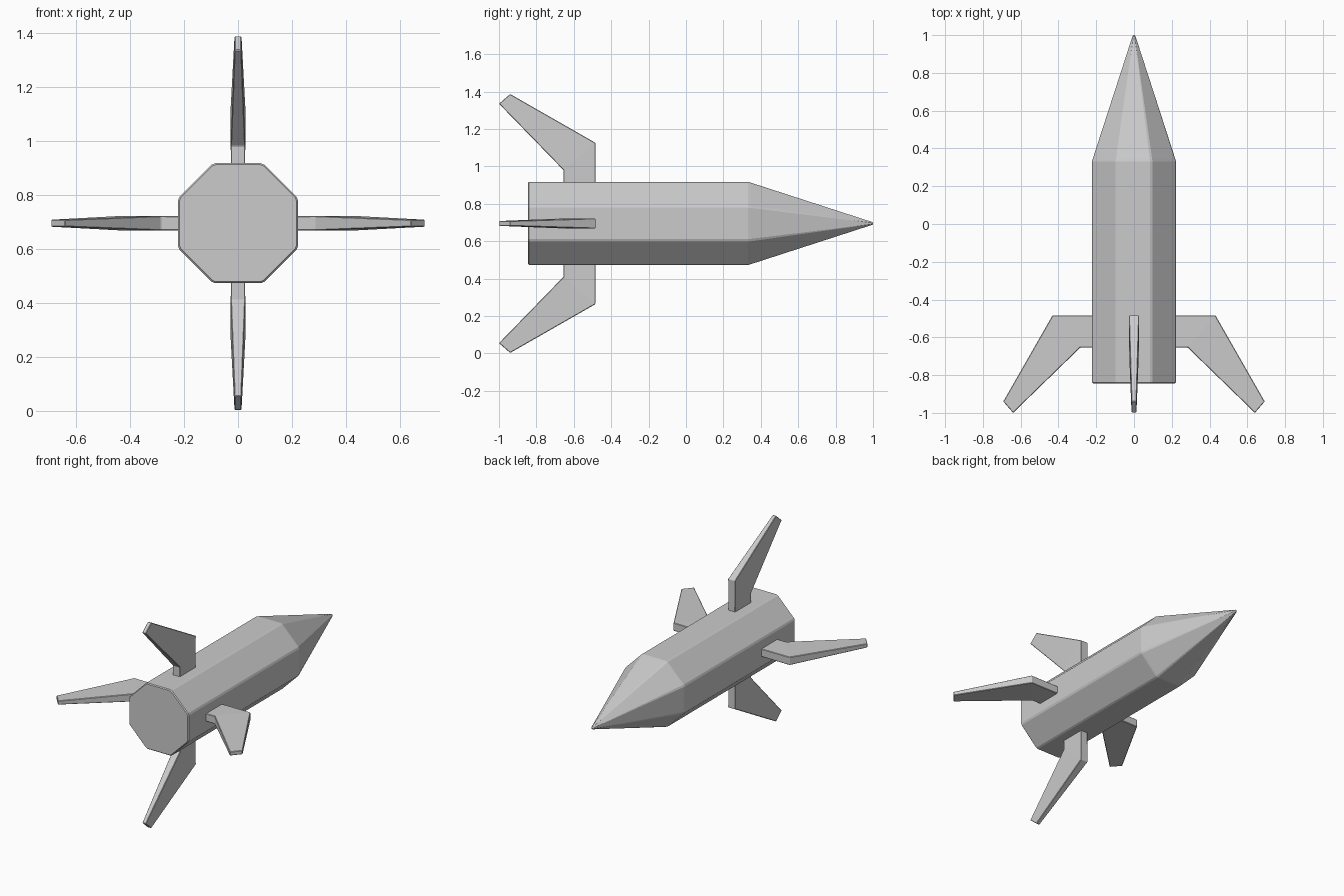
import bpy, bmesh
from math import pi, cos, sin, radians
from mathutils import Matrix

if "Cube" in bpy.data.objects:
    bpy.data.objects.remove(bpy.data.objects["Cube"])

AXIS_Z = 0.695   # height of the rocket's long axis
FLAT = 0.222     # distance from the axis to each flat side


def add_object(name, bm):
    bmesh.ops.recalc_face_normals(bm, faces=bm.faces)
    mesh = bpy.data.meshes.new(name)
    bm.to_mesh(mesh)
    bm.free()
    obj = bpy.data.objects.new(name, mesh)
    bpy.context.collection.objects.link(obj)
    obj.location.z = AXIS_Z
    return obj


# Fuselage and nose: octagon with narrow corner chamfers, lofted along y
def fuselage():
    bm = bmesh.new()
    half = radians(22.5)
    chamfer = 0.03
    r = FLAT / cos(half - chamfer)
    angles = [half + k * pi / 4 + s * chamfer for k in range(8) for s in (-1, 1)]
    sections = [(-0.845, 0.975), (-0.839, 1), (0.332, 1), (0.344, 0.985),
                (0.995, 0.035), (1.0, 0.015)]
    rings = [[bm.verts.new((r * s * cos(a), y, r * s * sin(a))) for a in angles]
             for y, s in sections]
    for a, b in zip(rings, rings[1:]):
        for i in range(len(angles)):
            j = (i + 1) % len(angles)
            bm.faces.new((a[i], a[j], b[j], b[i]))
    bm.faces.new(rings[0])
    bm.faces.new(rings[-1])
    add_object("fuselage", bm)


# Swept fin: root, elbow and tip sections as (inner y, radius), (outer y, radius), half thickness
def fin(name, angle):
    bm = bmesh.new()
    sections = [((-0.655, 0.19), (-0.485, 0.19), 0.026),
                ((-0.655, 0.285), (-0.485, 0.432), 0.027),
                ((-1.0, 0.64), (-0.94, 0.692), 0.013)]
    rings = []
    for (y1, r1), (y2, r2), t in sections:
        rings.append([bm.verts.new(p) for p in
                      ((-t, y1, r1), (t, y1, r1), (t, y2, r2), (-t, y2, r2))])
    for a, b in zip(rings, rings[1:]):
        for i in range(4):
            j = (i + 1) % 4
            bm.faces.new((a[i], a[j], b[j], b[i]))
    bm.faces.new(rings[0])
    bm.faces.new(rings[-1])
    bm.transform(Matrix.Rotation(angle, 4, 'Y'))
    obj = add_object(name, bm)
    bevel = obj.modifiers.new("edge_bevel", 'BEVEL')
    bevel.width = 0.003
    bevel.segments = 1
    bevel.limit_method = 'ANGLE'
    bevel.angle_limit = radians(25)


fuselage()
for i, side in enumerate(("top", "right", "bottom", "left")):
    fin(side + "_fin", i * pi / 2)
